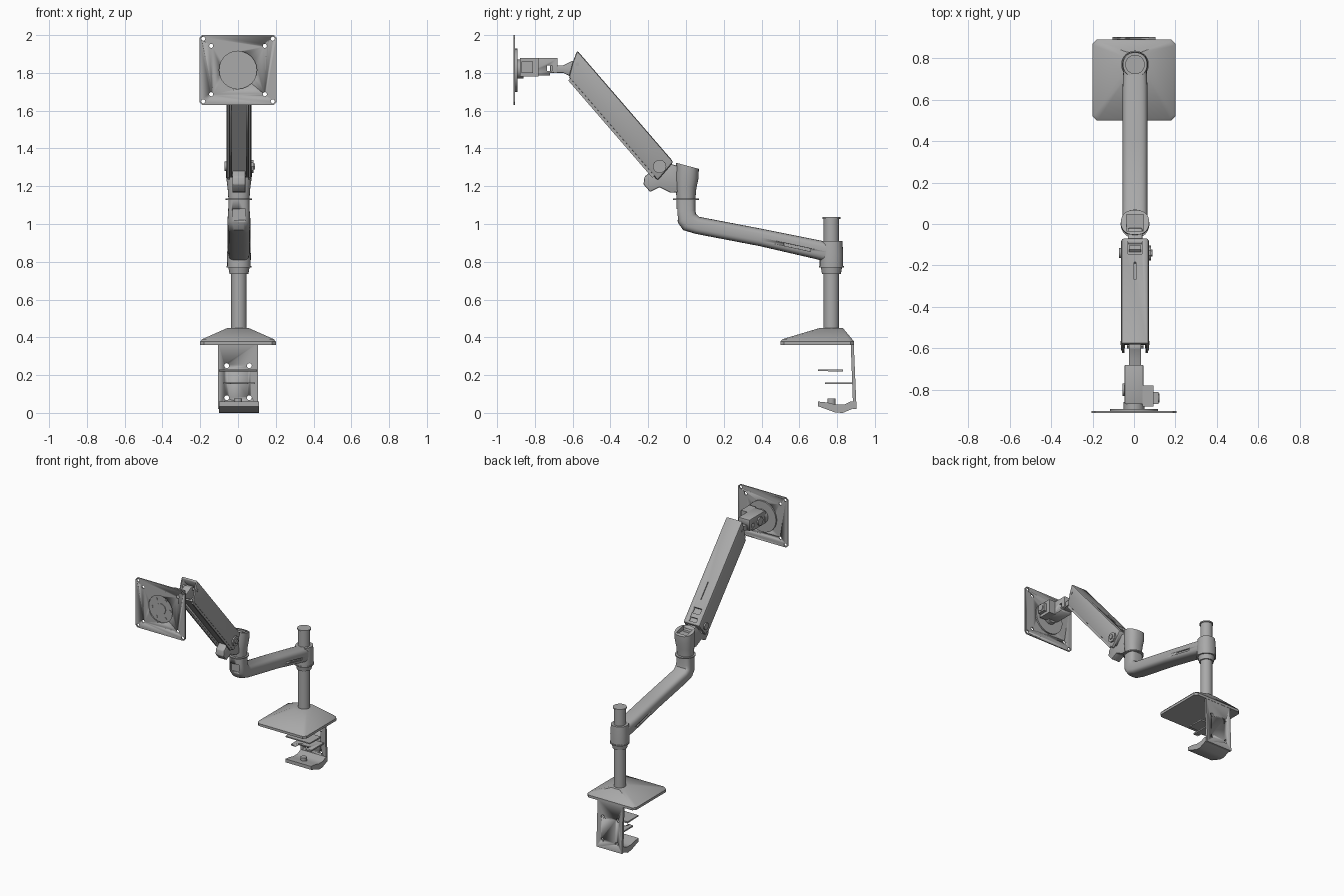
import bpy, bmesh, math
from mathutils import Vector

cube = bpy.data.objects.get("Cube")
if cube:
    bpy.data.objects.remove(cube)

grey = bpy.data.materials.new("satin grey")
grey.use_nodes = True
grey.diffuse_color = (0.4, 0.4, 0.4, 1)
grey.node_tree.nodes["Principled BSDF"].inputs["Base Color"].default_value = (0.4, 0.4, 0.4, 1)
CX = 0.005  # arm centre line


def select(ob):
    bpy.ops.object.select_all(action='DESELECT')
    ob.select_set(True)
    bpy.context.view_layer.objects.active = ob


def loft(name, rings, bevel=0, smooth=True):
    """Skin a list of equal point rings and cap both ends."""
    bm = bmesh.new()
    vs = [[bm.verts.new(p) for p in r] for r in rings]
    n = len(vs[0])
    for a, b in zip(vs, vs[1:]):
        for i in range(n):
            j = (i + 1) % n
            bm.faces.new((a[i], a[j], b[j], b[i]))
    bm.faces.new(vs[0][::-1])
    bm.faces.new(vs[-1])
    bmesh.ops.recalc_face_normals(bm, faces=bm.faces)
    me = bpy.data.meshes.new(name)
    bm.to_mesh(me)
    bm.free()
    ob = bpy.data.objects.new(name, me)
    bpy.context.collection.objects.link(ob)
    me.materials.append(grey)
    select(ob)
    if bevel:
        m = ob.modifiers.new("bevel", 'BEVEL')
        m.width, m.segments, m.limit_method = bevel, 2, 'ANGLE'
        bpy.ops.object.modifier_apply(modifier=m.name)
    if smooth:
        bpy.ops.object.shade_smooth_by_angle(angle=math.radians(35))
    return ob


def prism(name, pts, x0, x1, bevel=0):
    """Extrude a (y, z) side profile across x."""
    return loft(name, [[(x, y, z) for y, z in pts] for x in (x0, x1)], bevel)


def box(name, x0, x1, y0, y1, z0, z1, bevel=0):
    return prism(name, [(y0, z0), (y1, z0), (y1, z1), (y0, z1)], x0, x1, bevel)


def rod(name, a, b, r, r2=None, n=24):
    a, b = Vector(a), Vector(b)
    q = (b - a).to_track_quat('Z', 'Y')
    circle = [Vector((math.cos(math.tau * i / n), math.sin(math.tau * i / n), 0)) for i in range(n)]
    return loft(name, [[p + q @ (c * s) for c in circle] for p, s in ((a, r), (b, r2 or r))])


def tube(name, sections, power=1.0, n=28):
    """Sweep rounded sections (y, z, tilt, half width, half height)."""
    rings = []
    for y, z, tilt, rx, rl in sections:
        t, ring = math.radians(tilt), []
        for i in range(n):
            c, s = math.cos(math.tau * i / n), math.sin(math.tau * i / n)
            u = math.copysign(abs(c) ** power, c) * rx
            v = math.copysign(abs(s) ** power, s) * rl
            ring.append((CX + u, y + v * math.cos(t), z + v * math.sin(t)))
        rings.append(ring)
    return loft(name, rings)


def cut(ob, *cutters):
    for c in cutters:
        m = ob.modifiers.new("cut", 'BOOLEAN')
        m.operation, m.solver, m.object = 'DIFFERENCE', 'EXACT', c
        select(ob)
        bpy.ops.object.modifier_apply(modifier=m.name)
        bpy.data.objects.remove(c)


# Desk base: low pyramid rising to the pole
def rect(x, y0, y1, z, c=0.02):
    return [(-x + c, y0, z), (x - c, y0, z), (x, y0 + c, z), (x, y1 - c, z),
            (x - c, y1, z), (-x + c, y1, z), (-x, y1 - c, z), (-x, y0 + c, z)]


loft("desk_base", [rect(0.2, 0.5, 0.89, 0.36), rect(0.2, 0.5, 0.89, 0.378),
                   rect(0.19, 0.51, 0.88, 0.39), rect(0.055, 0.71, 0.83, 0.45)])

# Clamp under the base
spine = prism("clamp_back_plate", [(0.872, 0.37), (0.888, 0.37), (0.903, 0.02), (0.885, 0.02)], -0.105, 0.105)
cut(spine, *[rod("hole", (x, 0.8, z), (x, 1, z), 0.013, n=12) for x in (-0.06, 0.06) for z in (0.08, 0.25)])
prism("clamp_upper_pad", [(0.7, 0.222), (0.83, 0.218), (0.83, 0.23), (0.7, 0.23)], -0.1, 0.1)
shelf = box("clamp_shelf", -0.08, 0.09, 0.735, 0.89, 0.152, 0.162)
cut(shelf, box("notch", -0.04, 0.05, 0.7, 0.77, 0.1, 0.2))
prism("clamp_foot", [(0.7, 0.06), (0.7, 0.035), (0.79, 0.002), (0.83, 0.0), (0.89, 0.025), (0.89, 0.06),
                     (0.87, 0.06), (0.84, 0.045), (0.79, 0.045), (0.75, 0.055)], -0.1, 0.11)
rod("clamp_screw", (0, 0.77, 0.04), (0, 0.77, 0.075), 0.022, n=12)

# Pole, collar and hub
PY = 0.77
rod("pole", (CX, PY, 0.43), (CX, PY, 1.03), 0.041)
rod("pole_cap", (CX, PY, 1.027), (CX, PY, 1.036), 0.047)
rod("collar", (CX, PY, 0.735), (CX, PY, 0.77), 0.05, 0.056)
rod("collar_flange", (CX, PY, 0.77), (CX, PY, 0.778), 0.067)
tube("hub", [(PY, 0.778, 0, 0.062, 0.062), (PY, 0.84, 0, 0.063, 0.062), (PY, 0.91, 0, 0.058, 0.058)], 0.9)

# Lower arm bending up into the elbow
lower = tube("lower_arm", [(0.0, 1.13, 0, 0.055, 0.05), (0.0, 1.07, 4, 0.057, 0.05),
                           (0.005, 1.03, 25, 0.06, 0.053), (0.02, 1.01, 50, 0.06, 0.055),
                           (0.06, 0.993, 78, 0.06, 0.046), (0.4, 0.928, 79, 0.06, 0.046),
                           (0.66, 0.872, 79, 0.06, 0.05), (PY, 0.848, 80, 0.055, 0.052)], 0.62)
slot = [(0.52, 0.885), (0.66, 0.855), (0.66, 0.87), (0.52, 0.9)]
cut(lower, prism("slot", slot, CX + 0.05, 0.1), prism("slot", slot, -0.1, CX - 0.05),
    box("window", CX - 0.035, CX + 0.035, -0.1, -0.035, 1.02, 1.08))
rod("elbow_flange", (CX, 0, 1.127), (CX, 0, 1.135), 0.07)
elbow = tube("elbow", [(0.0, 1.135, 0, 0.056, 0.05), (0.0, 1.19, 0, 0.06, 0.055),
                       (0.005, 1.25, -8, 0.068, 0.062), (0.008, 1.308, -15, 0.068, 0.062)], 0.85)
cut(elbow, box("pocket", CX - 0.042, CX + 0.042, -0.035, 0.045, 1.285, 1.4))

# Pivot bracket beneath the upper arm
prism("pivot_bracket", [(-0.22, 1.25), (-0.225, 1.21), (-0.19, 1.17), (-0.14, 1.195), (-0.08, 1.165),
                        (-0.02, 1.17), (-0.02, 1.3), (-0.12, 1.33)], CX - 0.035, CX + 0.035, 0.006)


# Upper arm: positions along (s) and across (t) its slope
def slope(*st):
    return [(-0.15 - 0.654 * s + 0.757 * t, 1.23 + 0.757 * s + 0.654 * t) for s, t in st]


def span(s0, s1, t0, t1):
    return slope((s0, t0), (s1, t0), (s1, t1), (s0, t1))


upper = prism("upper_arm", slope((0, 0), (0.72, 0), (0.765, 0.065), (0.8, 0.128), (0.02, 0.128)),
              CX - 0.067, CX + 0.067, 0.012)
cut(upper, prism("channel", span(-0.05, 0.9, -0.05, 0.022), CX - 0.048, CX + 0.048),
    prism("end_pocket", span(0.69, 0.9, -0.05, 0.112), CX - 0.054, CX + 0.054),
    prism("latch_pocket", span(0.04, 0.14, 0.105, 0.2), CX - 0.034, CX + 0.034),
    prism("top_slot", span(0.2, 0.33, 0.12, 0.2), CX - 0.004, CX + 0.004))
prism("latch", span(0.07, 0.1, 0.1, 0.122), CX - 0.03, CX + 0.03)
prism("channel_cover", span(0.02, 0.7, 0.008, 0.024), CX - 0.04, CX + 0.04)
for side in (-1, 1):
    prism("lower_rail", span(0.03, 0.71, -0.012, 0.004), CX + side * 0.05, CX + side * 0.062)
rod("pivot_bolt", (0.06, -0.14, 1.305), (0.083, -0.14, 1.305), 0.036, n=10)
rod("pivot_bolt_head", (0.083, -0.14, 1.305), (0.09, -0.14, 1.305), 0.018, n=6)
rod("pivot_pin", (-0.072, -0.14, 1.305), (0.06, -0.14, 1.305), 0.025, n=16)
rod("tip_pin", (CX - 0.07, -0.575, 1.845), (CX + 0.07, -0.575, 1.845), 0.01, n=12)

# Neck joining the arm to the head
prism("neck", [(-0.72, 1.8), (-0.65, 1.8), (-0.6, 1.775), (-0.56, 1.79), (-0.56, 1.86),
               (-0.6, 1.865), (-0.65, 1.84), (-0.72, 1.84)], CX - 0.03, CX + 0.03, 0.006)

# Tilting head
head = box("head_block", -0.045, 0.045, -0.87, -0.68, 1.785, 1.88, 0.004)
cut(head, box("gap", -0.1, 0.1, -0.735, -0.71, 1.81, 1.84),
    box("gap", -0.1, 0.1, -0.72, -0.6, 1.7, 1.8))
prism("head_cheek", [(-0.88, 1.78), (-0.78, 1.78), (-0.78, 1.88), (-0.88, 1.88)], 0.04, 0.095)
box("head_lug", 0.09, 0.118, -0.87, -0.81, 1.8, 1.86)
rod("tilt_knob", (0.116, -0.84, 1.83), (0.123, -0.84, 1.83), 0.022, n=12)
rod("tilt_cap", (-0.055, -0.8, 1.83), (-0.04, -0.8, 1.83), 0.03, n=12)
rod("head_spigot", (0, -0.9, 1.82), (0, -0.86, 1.82), 0.05)

# Mounting plate with bolt holes and a recessed disc
W, Z, C = 0.204, 1.815, 0.015
z0, z1 = 1.63, 2.0
corners = [(-W + C, z0), (W - C, z0), (W, z0 + C), (W, z1 - C),
           (W - C, z1), (-W + C, z1), (-W, z1 - C), (-W, z0 + C)]
plate = loft("mounting_plate", [[(x, y, z) for x, z in corners] for y in (-0.912, -0.904)])
holes = [rod("hole", (sx * d, -1, Z + sz * d * 0.9), (sx * d, -0.85, Z + sz * d * 0.9), 0.011, n=12)
         for sx in (-1, 1) for sz in (-1, 1) for d in (0.142, 0.184)]
cut(plate, *holes, rod("centre", (0, -1, Z), (0, -0.85, Z), 0.1))
rod("plate_disc", (0, -0.904, Z), (0, -0.893, Z), 0.115)
rod("disc_boss", (0, -0.909, Z), (0, -0.9, Z), 0.04, n=16)
for k in range(6):
    a = math.tau * k / 6
    x, z = 0.075 * math.cos(a), Z + 0.075 * math.sin(a)
    rod("disc_stud", (x, -0.908, z), (x, -0.9, z), 0.01, n=10)
